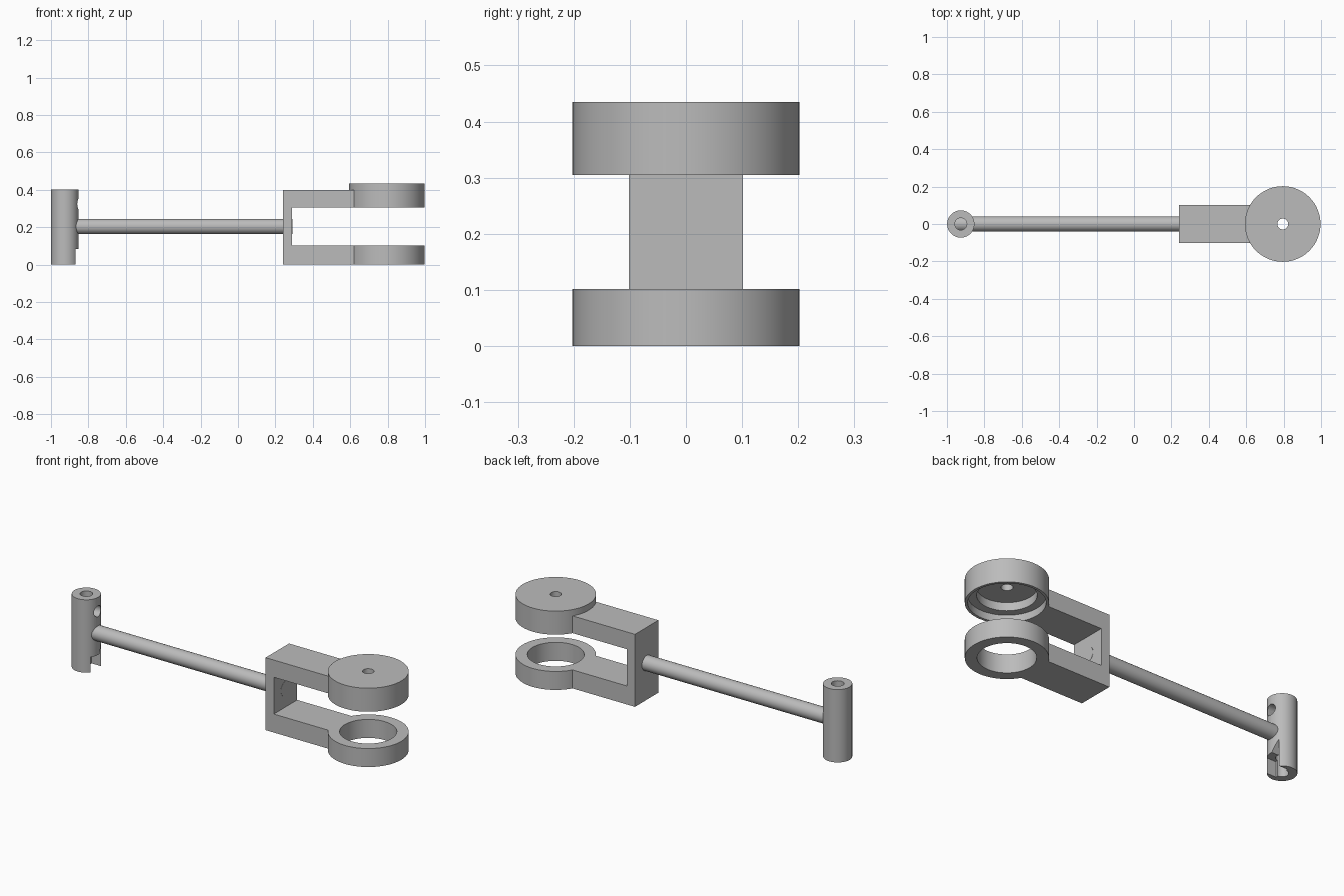
import bpy, bmesh, math
from mathutils import Matrix, Vector

old = bpy.data.objects.get("Cube")
if old:
    bpy.data.objects.remove(old, do_unlink=True)

steel = bpy.data.materials.new("grey steel")
steel.use_nodes = True
grey = (0.5, 0.5, 0.5, 1)
steel.diffuse_color = grey
steel.node_tree.nodes["Principled BSDF"].inputs["Base Color"].default_value = grey


def finish(name, bm):
    bmesh.ops.recalc_face_normals(bm, faces=bm.faces)
    mesh = bpy.data.meshes.new(name)
    bm.to_mesh(mesh)
    bm.free()
    mesh.materials.append(steel)
    ob = bpy.data.objects.new(name, mesh)
    bpy.context.collection.objects.link(ob)
    return ob


def box(name, low, high):
    bm = bmesh.new()
    low, high = Vector(low), Vector(high)
    size = Matrix.Diagonal((*(high - low), 1))
    bmesh.ops.create_cube(bm, size=1, matrix=Matrix.Translation((low + high) / 2) @ size)
    return finish(name, bm)


def cylinder(name, start, end, radius, sides=64):
    bm = bmesh.new()
    start, end = Vector(start), Vector(end)
    turn = (end - start).to_track_quat('Z', 'Y').to_matrix().to_4x4()
    bmesh.ops.create_cone(bm, cap_ends=True, segments=sides, radius1=radius, radius2=radius,
                          depth=(end - start).length,
                          matrix=Matrix.Translation((start + end) / 2) @ turn)
    return finish(name, bm)


def upright(name, x, z0, z1, radius, sides=64):
    return cylinder(name, (x, 0, z0), (x, 0, z1), radius, sides)


def prism_x(name, x0, x1, outline):
    bm = bmesh.new()
    face = bm.faces.new([bm.verts.new((x0, y, z)) for y, z in outline])
    ext = bmesh.ops.extrude_face_region(bm, geom=[face])["geom"]
    bmesh.ops.translate(bm, vec=(x1 - x0, 0, 0),
                        verts=[v for v in ext if isinstance(v, bmesh.types.BMVert)])
    return finish(name, bm)


def combine(target, tool, operation):
    mod = target.modifiers.new(operation.lower(), 'BOOLEAN')
    mod.operation, mod.solver, mod.object = operation, 'EXACT', tool
    bpy.context.view_layer.objects.active = target
    bpy.ops.object.modifier_apply(modifier=mod.name)
    bpy.data.objects.remove(tool, do_unlink=True)


def smooth(ob):
    bpy.ops.object.select_all(action='DESELECT')
    ob.select_set(True)
    bpy.context.view_layer.objects.active = ob
    bpy.ops.object.shade_smooth_by_angle(angle=math.radians(30))


POST_X, ROD_Z, DISC_X = -0.926, 0.204, 0.795

# Forked bracket: back plate, two arms, lower ring and thicker upper disc
fork = box("fork_bracket", (0.24, -0.102, 0), (0.29, 0.102, 0.4))
for z0, z1, disc_top in ((0, 0.102, 0.102), (0.305, 0.4, 0.435)):
    combine(fork, box("arm", (0.26, -0.102, z0), (DISC_X, 0.102, z1)), 'UNION')
    combine(fork, upright("disc", DISC_X, z0, disc_top, 0.202), 'UNION')

# Ring opening, stepped recess under the disc and its small centre hole
for z0, z1, radius in ((-0.05, 0.15, 0.143), (0.25, 0.345, 0.188),
                       (0.33, 0.39, 0.145), (0.37, 0.5, 0.029)):
    combine(fork, upright("cutter", DISC_X, z0, z1, radius), 'DIFFERENCE')
smooth(fork)

# Hollow post with a side hole and a notch at its foot
post = upright("end_post", POST_X, 0, 0.402, 0.073, 48)
combine(post, upright("bore", POST_X, -0.1, 0.5, 0.032, 32), 'DIFFERENCE')
combine(post, cylinder("side_hole", (POST_X, 0, 0.325), (-0.8, 0, 0.325), 0.03, 32), 'DIFFERENCE')
notch = [(-0.046, -0.05), (0.046, -0.05), (0.046, 0.15), (0.01, 0.085), (-0.046, 0.085)]
combine(post, prism_x("notch", POST_X, -0.8, notch), 'DIFFERENCE')
smooth(post)

# Connecting rod, seated in the post and the back plate
rod = cylinder("connecting_rod", (-0.96, 0, ROD_Z), (0.291, 0, ROD_Z), 0.041, 32)
smooth(rod)
